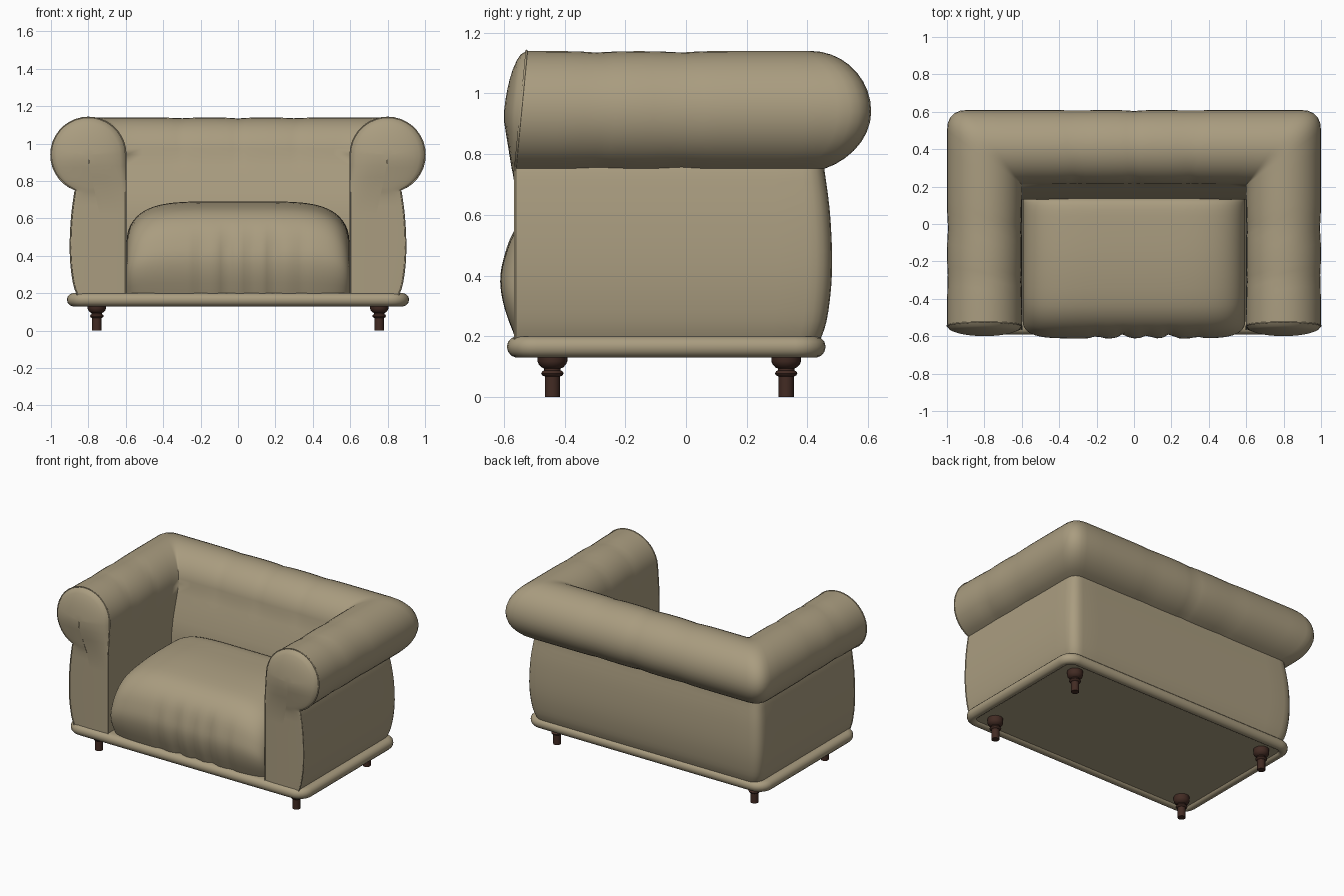
import bpy, bmesh, math
from mathutils import Vector

if "Cube" in bpy.data.objects:
    bpy.data.objects.remove(bpy.data.objects["Cube"])


def material(name, rgb):
    m = bpy.data.materials.new(name)
    m.diffuse_color = (*rgb, 1)
    m.use_nodes = True
    m.node_tree.nodes["Principled BSDF"].inputs["Base Color"].default_value = m.diffuse_color
    return m


FABRIC = material("beige fabric", (0.40, 0.335, 0.215))
WOOD = material("dark brown wood", (0.055, 0.024, 0.017))


def make(name, rows, mat, closed=False, caps=False, angle=45, mirror=False):
    """Skin a list of equal point rows into one smooth object."""
    bm = bmesh.new()
    vs = [[bm.verts.new(p) for p in r] for r in rows]
    n = len(rows[0])
    for a, b in zip(vs, vs[1:]):
        for i in range(n if closed else n - 1):
            j = (i + 1) % n
            bm.faces.new((a[i], a[j], b[j], b[i]))
    if caps:
        bm.faces.new(vs[0])
        bm.faces.new(vs[-1])
    bmesh.ops.remove_doubles(bm, verts=bm.verts, dist=0.0003)
    bmesh.ops.recalc_face_normals(bm, faces=bm.faces)
    me = bpy.data.meshes.new(name)
    bm.to_mesh(me)
    bm.free()
    me.materials.append(mat)
    me.shade_smooth()
    me.set_sharp_from_angle(angle=math.radians(angle))
    ob = bpy.data.objects.new(name, me)
    bpy.context.collection.objects.link(ob)
    if mirror:
        md = ob.modifiers.new("mirror", 'MIRROR')
        md.merge_threshold = 0.001
    return ob


def spline(pts, k=4):
    """Catmull-Rom resampling of a short point list."""
    out = []
    for i in range(len(pts) - 1):
        p0, p1, p2, p3 = (Vector(pts[min(max(j, 0), len(pts) - 1)]) for j in range(i - 1, i + 3))
        for s in range(k):
            t = s / k
            out.append(0.5 * (2 * p1 + (p2 - p0) * t + (2 * p0 - 5 * p1 + 4 * p2 - p3) * t * t
                              + (3 * p1 - p0 - 3 * p2 + p3) * t ** 3))
    return out + [Vector(pts[-1])]


# Rolled cross-section shared by arms and back: (x, z)
CX, CZ, R = 0.80, 0.94, 0.2
section = [(0.6, z) for z in (0.18, 0.35, 0.5, 0.62, 0.72, 0.82, 0.88)]
section += [(CX + R * math.cos(math.radians(a)), CZ + R * math.sin(math.radians(a)))
            for a in range(180, -71, -10)]
NROLL = len(section)
section += [tuple(p) for p in spline([(0.872, 0.74), (0.888, 0.62), (0.896, 0.48),
                                      (0.893, 0.36), (0.878, 0.25), (0.858, 0.19)], 3)]


def front_y(z):
    return -0.563 + 0.038 * max(0, (z - 0.75) / 0.39)


def back_y(i, x, z):
    y = 0.21 + x - 0.6
    if i >= NROLL:
        return y - 0.025
    if x < 0.601:
        return y - 0.08 * min(1, max(0, (CZ - z) / 0.28))
    if z < CZ:
        return y - 0.025 * ((CZ - z) / R) ** 2
    return y


def dip(i, v, seams):
    """Soft tuck in the roll at each seam."""
    if not 7 <= i < NROLL:
        return 0
    return sum(0.006 * math.exp(-abs(v - s) / 0.05) for s in seams)


# Arms and back: section swept forward arm -> corner -> back centre, then mirrored
arm_ts = [0, 0.12, 0.2, 0.26, 0.3, 0.34, 0.42, 0.5, 0.58, 0.64, 0.68, 0.72, 0.8, 0.9, 1]
back_ts = [0, 0.15, 0.3, 0.4, 0.46, 0.5, 0.54, 0.6, 0.7, 0.8, 0.9, 0.95, 1]
columns = []
for i, (x, z) in enumerate(section):
    yb, c = back_y(i, x, z), 0.11 * (x - 0.6) / 0.4
    rad = Vector((x - CX, z - CZ)).normalized()
    col = []
    for t in arm_ts:
        y = front_y(z) + t * (yb - c - front_y(z))
        d = dip(i, y, (-0.29, -0.02))
        col.append((x - rad.x * d, y, z - rad.y * d))
    for t in (0.2, 0.4, 0.6, 0.8):
        col.append((x - c * t * t, yb - c * (1 - t) ** 2, z))
    for t in back_ts:
        xx = (x - c) * (1 - t)
        d = dip(i, xx, (0, 0.31))
        col.append((xx, yb - rad.x * d, z - rad.y * d))
    columns.append(col)
make("arms_and_back", columns, FABRIC, angle=40, mirror=True)


# Padded arm fronts: section pulled in to a spine, domed over the roll
def spine(z):
    z = min(max(z, 0.18), CZ)
    k = min(1, max(0, (z - 0.6) / 0.3))
    return Vector((0.735 + 0.065 * k, z))


rings = []
for t in (0, 0.06, 0.15, 0.3, 0.45, 0.6, 0.8, 1):
    ring = []
    for x, z in section:
        p = Vector((x, z)).lerp(spine(z), t)
        bulge = 0.052 * min(1, max(0, (p.y - 0.72) / 0.2)) + 0.003
        ring.append((p.x, front_y(p.y) - bulge * math.sqrt(1 - (1 - t) ** 2), p.y))
    rings.append(ring)
make("arm_front_panels", rings, FABRIC, angle=60, mirror=True)

# Thin piping round the arm fronts
cu = bpy.data.curves.new("arm_piping", 'CURVE')
cu.dimensions = '3D'
cu.bevel_depth = 0.004
cu.bevel_resolution = 1
sp = cu.splines.new('POLY')
sp.points.add(len(section) - 1)
for q, (x, z) in zip(sp.points, section):
    q.co = (x, front_y(z), z, 1)
cu.materials.append(FABRIC)
piping = bpy.data.objects.new("arm_piping", cu)
bpy.context.collection.objects.link(piping)
piping.modifiers.new("mirror", 'MIRROR')

# Seat cushion: side profile (y, z) lofted across x, with soft folds in front
side = spline([(-0.56, 0.19), (-0.597, 0.29), (-0.612, 0.38), (-0.60, 0.46), (-0.565, 0.55),
               (-0.50, 0.62), (-0.40, 0.662), (-0.2, 0.688), (0.0, 0.69), (0.1, 0.683),
               (0.138, 0.65), (0.145, 0.55), (0.145, 0.19)], 3)
rows = []
N = 60
for s in range(N + 1):
    e = math.sin((s / N - 0.5) * math.pi)
    x = 0.595 * e
    e = abs(e)
    top = 0.48 + 0.21 * math.sqrt(max(0, 1 - e ** 5))
    pull = 0.09 * (1 - math.sqrt(max(0, 1 - e ** 9)))
    fold = sum(a * math.exp(-((x - f) / 0.028) ** 2)
               for f, a in ((-0.2, 0.012), (-0.06, 0.022), (0.07, 0.016), (0.19, 0.022), (0.34, 0.008)))
    row = []
    for y, z in side:
        f = max(0, min(1, (-0.3 - y) / 0.25))
        low = max(0, min(1, (0.58 - z) / 0.15))
        zz = 0.19 + (z - 0.19) * (top - 0.19) / 0.5
        row.append((x, y + f * (pull + fold * low) - (0.1 * pull if y > 0.1 else 0), zz))
    rows.append(row)
make("seat_cushion", rows, FABRIC, closed=True, caps=True, angle=60)


# Base: rounded rectangle with a fat rounded rim and recessed underside
def rounded_rect(inset, z):
    r, pts = 0.1 - inset, []
    for cx, cy, a0 in ((0.815, 0.36, 0), (-0.815, 0.36, 90), (-0.815, -0.49, 180), (0.815, -0.49, 270)):
        for k in range(7):
            a = math.radians(a0 + 15 * k)
            pts.append((cx + r * math.cos(a), cy + r * math.sin(a), z))
    return pts


rim = [(0.05, 0.2), (0.03, 0.2), (0.015, 0.194), (0.004, 0.182), (0, 0.166), (0.004, 0.149),
       (0.015, 0.136), (0.03, 0.13), (0.045, 0.132), (0.055, 0.138), (0.06, 0.146)]
make("base", [rounded_rect(i, z) for i, z in rim], FABRIC, closed=True, caps=True, angle=50)

# Turned legs
turned = [(0.025, 0), (0.025, 0.068), (0.033, 0.071), (0.037, 0.078), (0.033, 0.085), (0.027, 0.088),
          (0.027, 0.094), (0.036, 0.098), (0.045, 0.108), (0.049, 0.118), (0.049, 0.15)]
for lx, sx in ((-0.755, "left"), (0.755, "right")):
    for ly, sy in ((-0.44, "front"), (0.33, "back")):
        make(f"{sy}_{sx}_leg",
             [[(lx + r * math.cos(k * math.pi / 10), ly + r * math.sin(k * math.pi / 10), z)
               for k in range(20)] for r, z in turned], WOOD, closed=True, caps=True)
